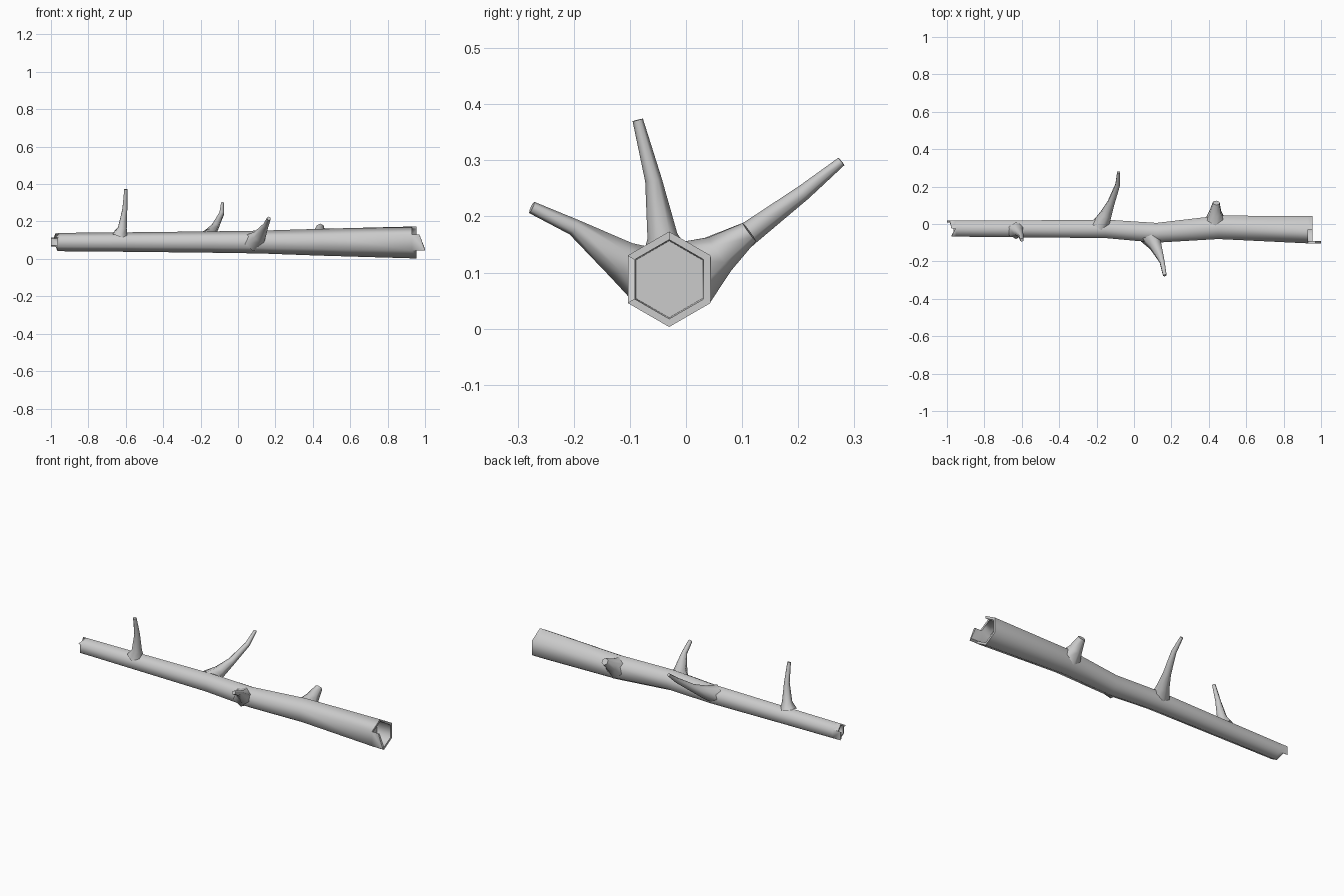
import bpy, bmesh, math
from mathutils import Vector

cube = bpy.data.objects.get("Cube")
if cube:
    bpy.data.objects.remove(cube)

mat = bpy.data.materials.new("grey_wood")
mat.use_nodes = True
GREY = (0.6, 0.6, 0.6, 1)
mat.diffuse_color = GREY
mat.node_tree.nodes["Principled BSDF"].inputs["Base Color"].default_value = GREY


def finish(bm, name):
    bmesh.ops.recalc_face_normals(bm, faces=bm.faces)
    me = bpy.data.meshes.new(name)
    bm.to_mesh(me)
    bm.free()
    me.materials.append(mat)
    ob = bpy.data.objects.new(name, me)
    bpy.context.collection.objects.link(ob)
    bpy.ops.object.select_all(action="DESELECT")
    ob.select_set(True)
    bpy.context.view_layer.objects.active = ob
    bpy.ops.object.shade_smooth_by_angle(angle=math.radians(66))
    return ob


def bridge(bm, a, b):
    n = len(a)
    for k in range(n):
        bm.faces.new((a[k], a[(k + 1) % n], b[(k + 1) % n], b[k]))


# Trunk stations: x, centre y, centre z, radius
STATIONS = [(-0.95, -0.025, 0.09, 0.049), (-0.6, -0.026, 0.09, 0.052),
            (-0.15, -0.026, 0.09, 0.057), (0.12, -0.047, 0.09, 0.061),
            (0.45, -0.018, 0.089, 0.072), (0.93, -0.03, 0.088, 0.085)]


def corner(station, k, x=None, scale=1.0):
    sx, y, z, r = station
    a = math.radians(90 + 60 * k)
    return Vector((sx if x is None else x, y + r * scale * math.cos(a), z + r * scale * math.sin(a)))


def broken_end(bm, outer, station, ends, depth, inner_scale):
    """Splintered hollow rim: each side panel breaks off at its own length."""
    cache = {}

    def vert(k, x, scale):
        key = (k % 6, round(x, 4), scale)
        if key not in cache:
            cache[key] = bm.verts.new(corner(station, k, x, scale))
        return cache[key]

    base = station[0]
    for k in range(6):
        cache[(k, round(base, 4), 1.0)] = outer[k]
    s = inner_scale
    for k, (xa, xb) in enumerate(ends):
        if (xa, xb) != (base, base):
            for sc in (1.0, s):
                bm.faces.new((vert(k, base, sc), vert(k + 1, base, sc),
                              vert(k + 1, xb, sc), vert(k, xa, sc)))
        bm.faces.new((vert(k, xa, 1.0), vert(k + 1, xb, 1.0), vert(k + 1, xb, s), vert(k, xa, s)))
        # Wall where the neighbouring panel breaks at a different length
        nxt = ends[(k + 1) % 6][0]
        if abs(nxt - xb) > 0.001:
            bm.faces.new((vert(k + 1, xb, 1.0), vert(k + 1, nxt, 1.0),
                          vert(k + 1, nxt, s), vert(k + 1, xb, s)))
    # Shallow hollow with a floor
    rim = [vert(k, base, s) for k in range(6)]
    floor = [bm.verts.new(corner(station, k, base - depth, s * 0.97)) for k in range(6)]
    bridge(bm, rim, floor)
    bm.faces.new(floor)


bm = bmesh.new()
rings = [[bm.verts.new(corner(st, k)) for k in range(6)] for st in STATIONS]
for a, b in zip(rings, rings[1:]):
    bridge(bm, a, b)
broken_end(bm, rings[-1], STATIONS[-1],
           [(0.93, 0.93), (0.97, 1.0), (0.955, 0.955), (0.955, 0.955), (0.955, 0.955), (0.955, 0.955)],
           0.06, 0.83)
broken_end(bm, rings[0], STATIONS[0],
           [(-0.955, -0.975), (-0.965, -0.965), (-0.965, -0.965), (-0.965, -0.975),
            (-1.0, -1.0), (-0.985, -0.975)],
           -0.04, 0.8)
finish(bm, "trunk")


# Branches: tapering tubes through (x, y, z, radius) points
def branch(name, points, sides=6):
    bm = bmesh.new()
    pos = [Vector(p[:3]) for p in points]
    rings = []
    for i, p in enumerate(points):
        t = (pos[min(i + 1, len(pos) - 1)] - pos[max(i - 1, 0)]).normalized()
        u = t.cross(Vector((1, 0, 0))).normalized()
        v = t.cross(u)
        rings.append([bm.verts.new(pos[i] + p[3] * (math.cos(a) * u + math.sin(a) * v))
                      for a in (math.tau * k / sides for k in range(sides))])
    for a, b in zip(rings, rings[1:]):
        bridge(bm, a, b)
    bm.faces.new(rings[0])
    bm.faces.new(rings[-1])
    finish(bm, name)


branch("upright_twig", [(-0.63, -0.035, 0.125, 0.046), (-0.618, -0.042, 0.165, 0.027),
                        (-0.605, -0.058, 0.265, 0.015), (-0.6, -0.086, 0.372, 0.0095)])
branch("long_back_twig", [(-0.18, -0.01, 0.105, 0.05), (-0.15, 0.05, 0.132, 0.034),
                          (-0.122, 0.115, 0.172, 0.021), (-0.087, 0.21, 0.243, 0.014),
                          (-0.083, 0.277, 0.298, 0.0085)])
branch("front_twig", [(0.08, -0.06, 0.09, 0.056), (0.115, -0.115, 0.122, 0.036),
                      (0.15, -0.2, 0.181, 0.015), (0.165, -0.275, 0.216, 0.011)])
branch("broken_stub", [(0.435, 0.01, 0.1, 0.062), (0.435, 0.06, 0.133, 0.036),
                       (0.44, 0.113, 0.172, 0.02)])
